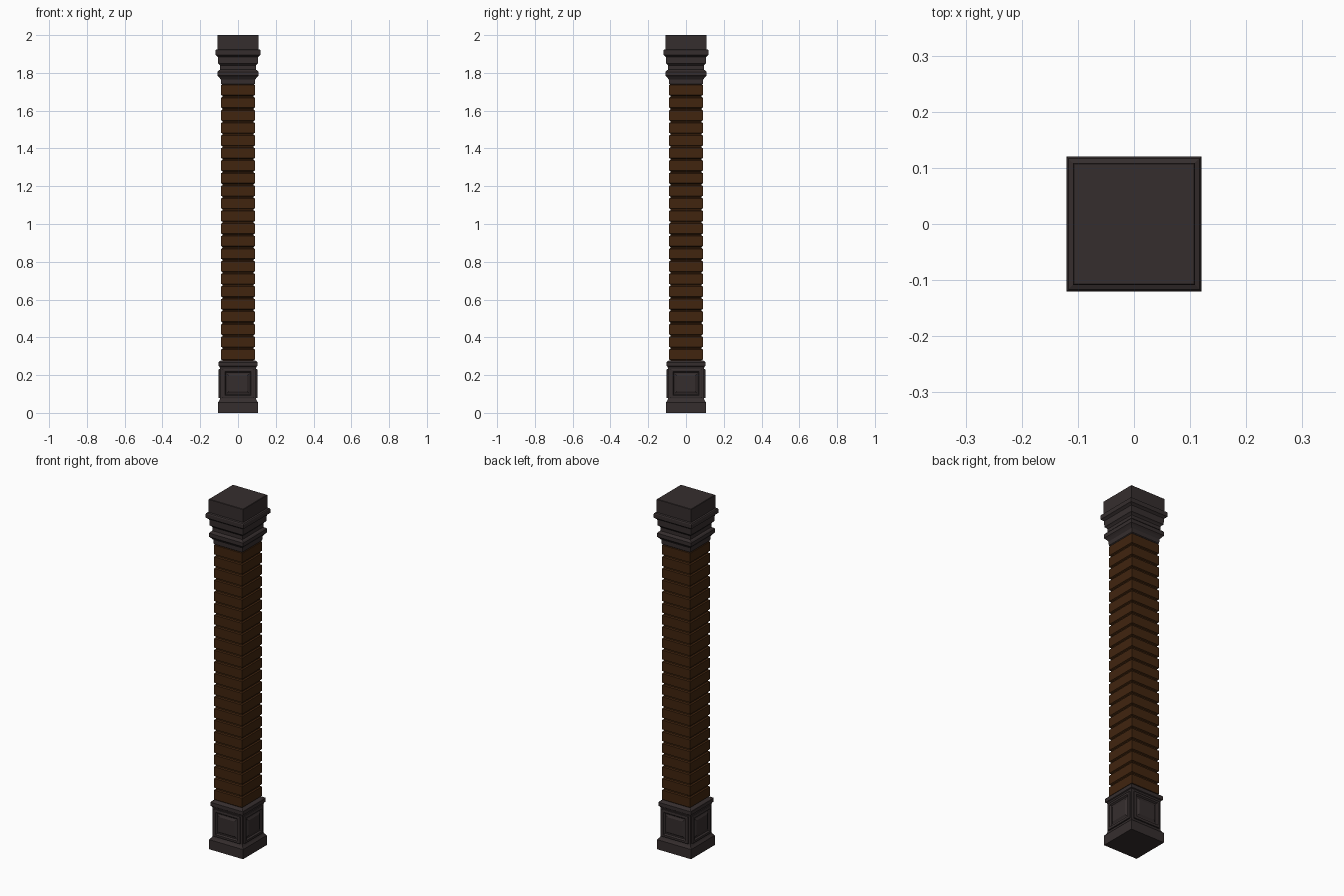
import bpy, bmesh
from mathutils import Matrix
from math import pi

if "Cube" in bpy.data.objects:
    bpy.data.objects.remove(bpy.data.objects["Cube"])


def material(name, col):
    m = bpy.data.materials.new(name)
    m.diffuse_color = (*col, 1)
    m.use_nodes = True
    m.node_tree.nodes["Principled BSDF"].inputs["Base Color"].default_value = m.diffuse_color
    return m


GREY = material("dark warm grey", (0.036, 0.027, 0.027))
BROWN = material("dark brown", (0.052, 0.018, 0.0045))


def finish(bm, name, mat):
    bmesh.ops.recalc_face_normals(bm, faces=bm.faces)
    me = bpy.data.meshes.new(name)
    bm.to_mesh(me)
    bm.free()
    me.materials.append(mat)
    ob = bpy.data.objects.new(name, me)
    bpy.context.collection.objects.link(ob)
    return ob


def loft(bm, rings):
    """Skin a list of vertex-coordinate rings and cap both ends."""
    loops = [[bm.verts.new(p) for p in r] for r in rings]
    for a, b in zip(loops, loops[1:]):
        for i in range(4):
            j = (i + 1) % 4
            bm.faces.new((a[i], a[j], b[j], b[i]))
    bm.faces.new(loops[0])
    bm.faces.new(loops[-1])


def square_profile(name, profile, mat):
    """Sweep a (half width, height) profile around a square."""
    bm = bmesh.new()
    loft(bm, [[(-h, -h, z), (h, -h, z), (h, h, z), (-h, h, z)]
              for h, z in profile])
    return finish(bm, name, mat)


# base plinth, block and top moulding
square_profile("base", [
    (0.107, 0), (0.107, 0.055), (0.099, 0.065), (0.094, 0.075),
    (0.094, 0.235), (0.098, 0.245), (0.103, 0.248), (0.103, 0.268),
    (0.100, 0.272), (0.088, 0.278)], GREY)

# framed panels on the four sides of the base block
bm = bmesh.new()
panel = [(0.083, 0.090), (0.083, 0.101), (0.079, 0.103), (0.070, 0.103),
         (0.064, 0.095), (0.058, 0.095), (0.048, 0.101)]
for k in range(4):
    rot = Matrix.Rotation(k * pi / 2, 3, 'Z')
    loft(bm, [[rot @ Matrix.Diagonal((1, 1, 1)) @ bpy_v for bpy_v in
               [Matrix.Translation((0, -d, 0.155)) @ v for v in
                [Matrix.Diagonal((w, 1, w - 0.006)) @ c.copy() for c in
                 (Matrix(((-1, 0, -1), (1, 0, -1), (1, 0, 1), (-1, 0, 1))))]]]
              for w, d in panel])
finish(bm, "base_panels", GREY)

# shaft of stacked courses separated by bevelled grooves
n, z0, z1 = 22, 0.276, 1.742
step = (z1 - z0) / n
courses = []
for i in range(n):
    b, t = z0 + i * step, z0 + (i + 1) * step
    courses += [(0.082, b), (0.082, b + 0.003), (0.089, b + 0.007),
                (0.089, t - 0.007), (0.082, t - 0.003)]
square_profile("shaft", courses + [(0.082, z1)], BROWN)

# capital mouldings and top block
square_profile("capital", [
    (0.086, 1.738), (0.090, 1.742), (0.091, 1.765), (0.100, 1.777),
    (0.108, 1.785), (0.108, 1.806), (0.102, 1.813), (0.094, 1.817),
    (0.094, 1.838), (0.100, 1.845), (0.106, 1.850), (0.107, 1.885),
    (0.113, 1.890), (0.120, 1.895), (0.120, 1.917), (0.117, 1.922),
    (0.109, 1.925), (0.109, 1.998), (0.107, 2.0)], GREY)
